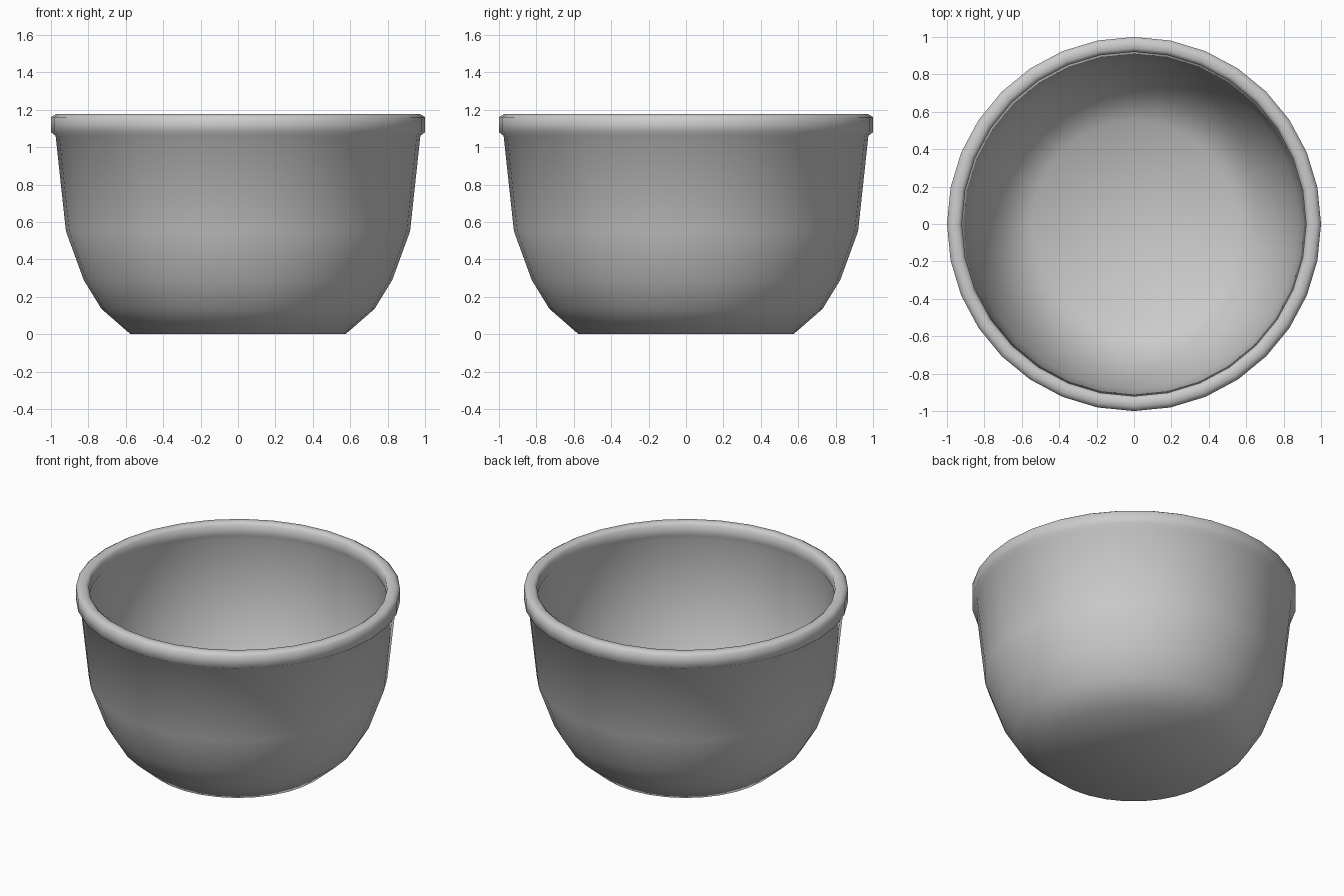
import bpy, bmesh
from math import cos, sin, tau

cube = bpy.data.objects.get("Cube")
if cube:
    bpy.data.objects.remove(cube, do_unlink=True)

SIDES = 32

# Material
grey = bpy.data.materials.new("plain grey")
grey.use_nodes = True
colour = (0.6, 0.6, 0.6, 1)
grey.diffuse_color = colour
grey.node_tree.nodes["Principled BSDF"].inputs["Base Color"].default_value = colour

# Wall profile (radius, height): outside foot, up to the rolled rim, down the inside
outside = [(0.575, 0), (0.73, 0.135), (0.825, 0.29), (0.92, 0.55), (0.975, 1.06)]
rim = [(1.0, 1.08), (1.0, 1.16), (0.975, 1.176), (0.94, 1.176), (0.92, 1.16), (0.92, 1.09)]
inside = [(0.935, 1.06), (0.88, 0.56), (0.79, 0.315), (0.70, 0.17), (0.55, 0.045)]


def lathe(name, profile):
    """Spin a profile round z and close both ends with a fan."""
    bm = bmesh.new()
    rings = [[bm.verts.new((r * cos(tau * i / SIDES), r * sin(tau * i / SIDES), z))
              for i in range(SIDES)] for r, z in profile]
    for low, high in zip(rings, rings[1:]):
        for i in range(SIDES):
            j = (i + 1) % SIDES
            bm.faces.new((low[i], low[j], high[j], high[i]))
    for ring, z in ((rings[0], profile[0][1]), (rings[-1], profile[-1][1])):
        centre = bm.verts.new((0, 0, z))
        for i in range(SIDES):
            bm.faces.new((centre, ring[i], ring[(i + 1) % SIDES]))
    bmesh.ops.recalc_face_normals(bm, faces=bm.faces[:])
    for face in bm.faces:
        face.smooth = True
    mesh = bpy.data.meshes.new(name)
    bm.to_mesh(mesh)
    bm.free()
    mesh.materials.append(grey)
    obj = bpy.data.objects.new(name, mesh)
    bpy.context.collection.objects.link(obj)
    return obj


# Bowl with its rolled rim
lathe("bowl", outside + rim + inside)
